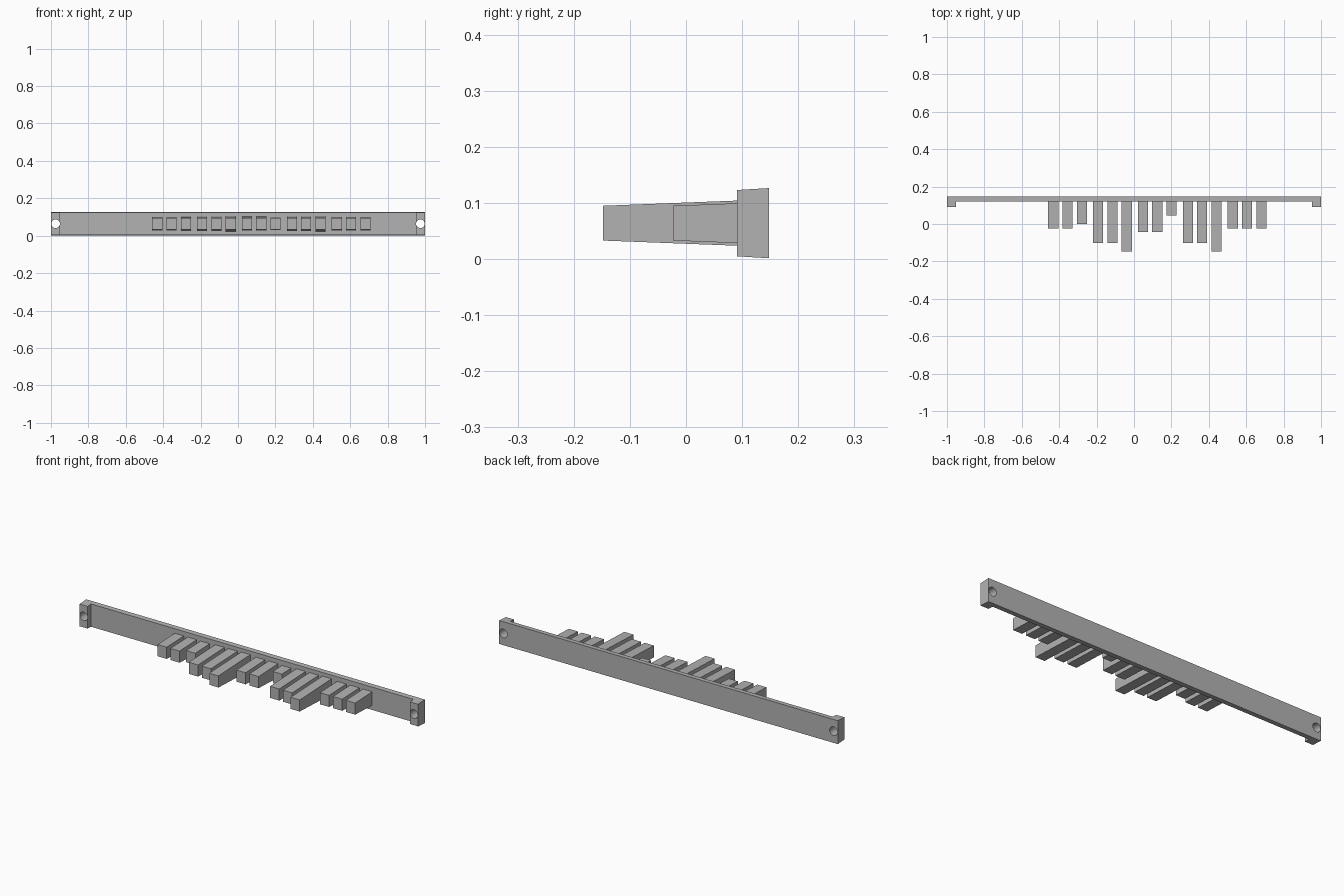
import bpy, bmesh, math

cube = bpy.data.objects.get("Cube")
if cube:
    bpy.data.objects.remove(cube, do_unlink=True)

# Single grey material
GREY = (0.45, 0.45, 0.45, 1.0)
mat = bpy.data.materials.new("grey")
mat.use_nodes = True
mat.diffuse_color = GREY
mat.node_tree.nodes["Principled BSDF"].inputs["Base Color"].default_value = GREY

MID_Z = 0.064
BACK, FACE, TAB = 0.148, 0.121, 0.091


def drafted_solid(name, outline, half_height):
    """Solid with a plan outline (counter-clockwise) and a height that varies along y."""
    bm = bmesh.new()
    low = [bm.verts.new((x, y, MID_Z - half_height(y))) for x, y in outline]
    high = [bm.verts.new((x, y, MID_Z + half_height(y))) for x, y in outline]
    bm.faces.new(list(reversed(low)))
    bm.faces.new(high)
    n = len(outline)
    for i in range(n):
        j = (i + 1) % n
        bm.faces.new((low[i], low[j], high[j], high[i]))
    bmesh.ops.recalc_face_normals(bm, faces=bm.faces)
    mesh = bpy.data.meshes.new(name)
    bm.to_mesh(mesh)
    bm.free()
    mesh.materials.append(mat)
    obj = bpy.data.objects.new(name, mesh)
    bpy.context.collection.objects.link(obj)
    return obj


# Back rail with a forward tab at each end
inner = 0.952
rail = drafted_solid(
    "back_rail",
    [(1, BACK), (-1, BACK), (-1, TAB), (-inner, TAB), (-inner, FACE),
     (inner, FACE), (inner, TAB), (1, TAB)],
    lambda y: 0.0625 - 0.06 * (BACK - y))

# Round screw holes through both tabs
for side in (-1, 1):
    bpy.ops.mesh.primitive_cylinder_add(
        vertices=24, radius=0.023, depth=0.3,
        location=(side * 0.975, 0.12, MID_Z), rotation=(math.pi / 2, 0, 0))
    cutter = bpy.context.object
    cutter.name = "hole_cutter"
    cutter.hide_render = True
    cutter.data.materials.append(mat)
    cut = rail.modifiers.new("screw_hole", 'BOOLEAN')
    cut.operation = 'DIFFERENCE'
    cut.solver = 'EXACT'
    cut.object = cutter
    bpy.context.view_layer.objects.active = rail
    bpy.ops.object.modifier_apply(modifier=cut.name)
    bpy.data.objects.remove(cutter, do_unlink=True)

bpy.ops.object.select_all(action='DESELECT')
rail.select_set(True)
bpy.context.view_layer.objects.active = rail
bpy.ops.object.shade_smooth_by_angle(angle=math.radians(30))

# Five groups of three drafted teeth, given by the y of each tip
groups = [(-0.023, -0.023, 0.0), (-0.102, -0.102, -0.148), (-0.043, -0.043, 0.045),
          (-0.102, -0.102, -0.148), (-0.023, -0.023, -0.023)]
half_width = 0.027
for g, tips in enumerate(groups):
    for t, tip in enumerate(tips):
        x = -0.432 + 0.24 * g + 0.0765 * t
        drafted_solid(
            f"tooth_{g + 1}_{t + 1}",
            [(x + half_width, FACE + 0.005), (x - half_width, FACE + 0.005),
             (x - half_width, tip), (x + half_width, tip)],
            lambda y: 0.031 + 0.0385 * (y - tip))
